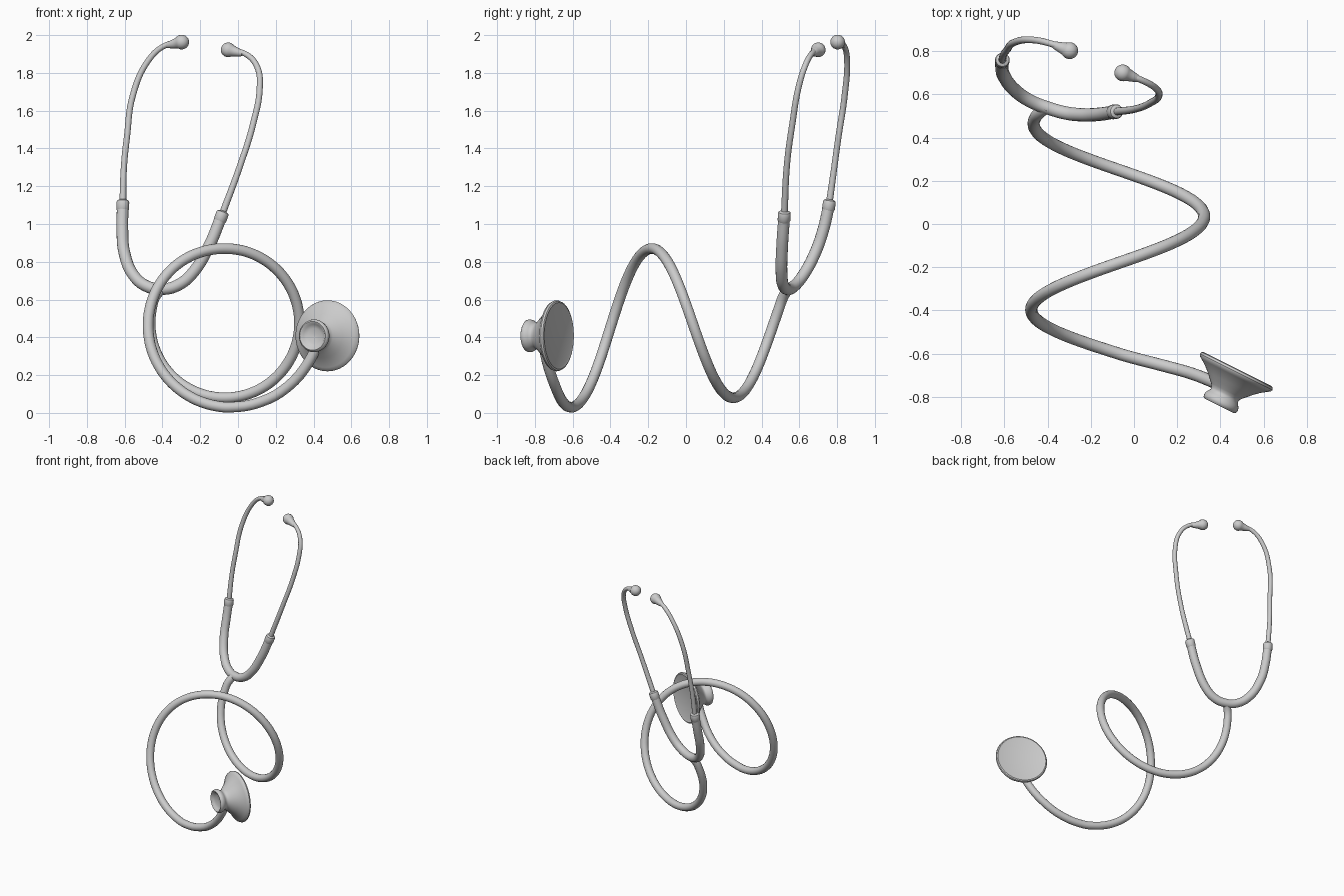
import bpy
from math import sin, cos, pi, radians
from mathutils import Vector

if "Cube" in bpy.data.objects:
    bpy.data.objects.remove(bpy.data.objects["Cube"])


def finish(ob, angle=40):
    bpy.ops.object.select_all(action='DESELECT')
    ob.select_set(True)
    bpy.context.view_layer.objects.active = ob
    if ob.type == 'CURVE':
        bpy.ops.object.convert(target='MESH')
    bpy.ops.object.shade_smooth_by_angle(angle=radians(angle))


def tube(name, pts, radius, scales=None, res=8):
    """Round tube along a smooth path."""
    cu = bpy.data.curves.new(name, 'CURVE')
    cu.dimensions = '3D'
    cu.bevel_depth = radius
    cu.bevel_resolution = 6
    cu.resolution_u = res
    cu.use_fill_caps = True
    sp = cu.splines.new('BEZIER')
    sp.bezier_points.add(len(pts) - 1)
    for i, (bp, p) in enumerate(zip(sp.bezier_points, pts)):
        bp.co = p
        bp.handle_left_type = bp.handle_right_type = 'AUTO'
        bp.radius = scales[i] if scales else 1
    ob = bpy.data.objects.new(name, cu)
    bpy.context.collection.objects.link(ob)
    finish(ob)


def lathe(name, profile, origin, axis, seg=32, angle=40):
    """Revolve (distance along axis, radius) pairs; closed at both ends."""
    rot = Vector(axis).to_track_quat('Z', 'Y')
    verts, faces = [], []
    for u, r in profile:
        for k in range(seg):
            a = 2 * pi * k / seg
            verts.append(Vector(origin) + rot @ Vector((r * cos(a), r * sin(a), u)))
    for i in range(len(profile) - 1):
        for k in range(seg):
            n = (k + 1) % seg
            faces.append((i * seg + k, i * seg + n, (i + 1) * seg + n, (i + 1) * seg + k))
    faces.append(tuple(reversed(range(seg))))
    last = (len(profile) - 1) * seg
    faces.append(tuple(range(last, last + seg)))
    me = bpy.data.meshes.new(name)
    me.from_pydata(verts, [], faces)
    ob = bpy.data.objects.new(name, me)
    bpy.context.collection.objects.link(ob)
    finish(ob, angle)


# Long coiled tube: helix running from the yoke forward to the chest piece
path = [(-0.40, 0.545, 0.665)]
for deg in range(160, 631, 10):
    t = min(max((deg - 450) / 120, 0), 1)
    t = t * t * (3 - 2 * t)
    r = 0.395 + 0.043 * t
    a = radians(deg)
    path.append((-0.07 + 0.03 * t + r * cos(a),
                 0.25 - 0.215 * (deg - 270) / 90,
                 0.475 - 0.007 * t + r * sin(a)))
path += [(0.12, -0.652, 0.058), (0.265, -0.692, 0.14),
         (0.375, -0.735, 0.27), (0.43, -0.757, 0.385)]
tube("main_tube", path, 0.028, res=4)

# Thick U-shaped yoke
yoke = [(-0.61, 0.757, 1.10), (-0.612, 0.727, 0.97), (-0.602, 0.685, 0.85),
        (-0.55, 0.618, 0.725), (-0.475, 0.567, 0.667), (-0.40, 0.538, 0.655),
        (-0.32, 0.515, 0.675), (-0.245, 0.506, 0.735), (-0.155, 0.509, 0.88),
        (-0.088, 0.52, 1.04)]
tube("yoke", yoke, 0.031)

# Thin ear tubes, each with a collar at the yoke and a tear-drop tip
left = [yoke[0], (-0.604, 0.785, 1.30), (-0.588, 0.807, 1.46), (-0.557, 0.84, 1.68),
        (-0.475, 0.853, 1.865), (-0.39, 0.837, 1.943), (-0.298, 0.803, 1.963)]
right = [yoke[-1], (0.015, 0.535, 1.32), (0.08, 0.563, 1.53), (0.115, 0.595, 1.72),
         (0.102, 0.628, 1.83), (0.045, 0.662, 1.897), (-0.052, 0.70, 1.922)]
tip = [(-0.085, 0.014), (-0.07, 0.019), (-0.045, 0.025)]
tip += [(-0.039 * cos(radians(d)), 0.039 * sin(radians(d))) for d in range(50, 171, 15)]
tip += [(0.039, 0.002)]
collar = [(-0.03, 0.029), (-0.022, 0.034), (0.015, 0.034), (0.024, 0.031),
          (0.032, 0.016)]
for side, pts in (("left", left), ("right", right)):
    tube(side + "_ear_tube", pts, 0.0165, [1.1, 1, 1, 1, 0.95, 0.9, 0.9])
    p = [Vector(q) for q in pts]
    lathe(side + "_ear_tip", tip, p[-1], p[-1] - p[-2], 24, 60)
    lathe(side + "_collar", collar, p[0], p[1] - p[0], 24)

# Chest piece: wide diaphragm, flared body, neck and dished bell
chest = [(0.0, 0.165), (-0.004, 0.176), (0.0, 0.184), (0.01, 0.188), (0.02, 0.184),
         (0.03, 0.168), (0.048, 0.143), (0.07, 0.118), (0.09, 0.099), (0.108, 0.081),
         (0.122, 0.071), (0.133, 0.07), (0.144, 0.077), (0.155, 0.084), (0.168, 0.087),
         (0.18, 0.084), (0.186, 0.076), (0.184, 0.069), (0.172, 0.06), (0.164, 0.04),
         (0.16, 0.003)]
lathe("chest_piece", chest, (0.478, -0.676, 0.408), (-0.447, -0.894, 0), 48)
